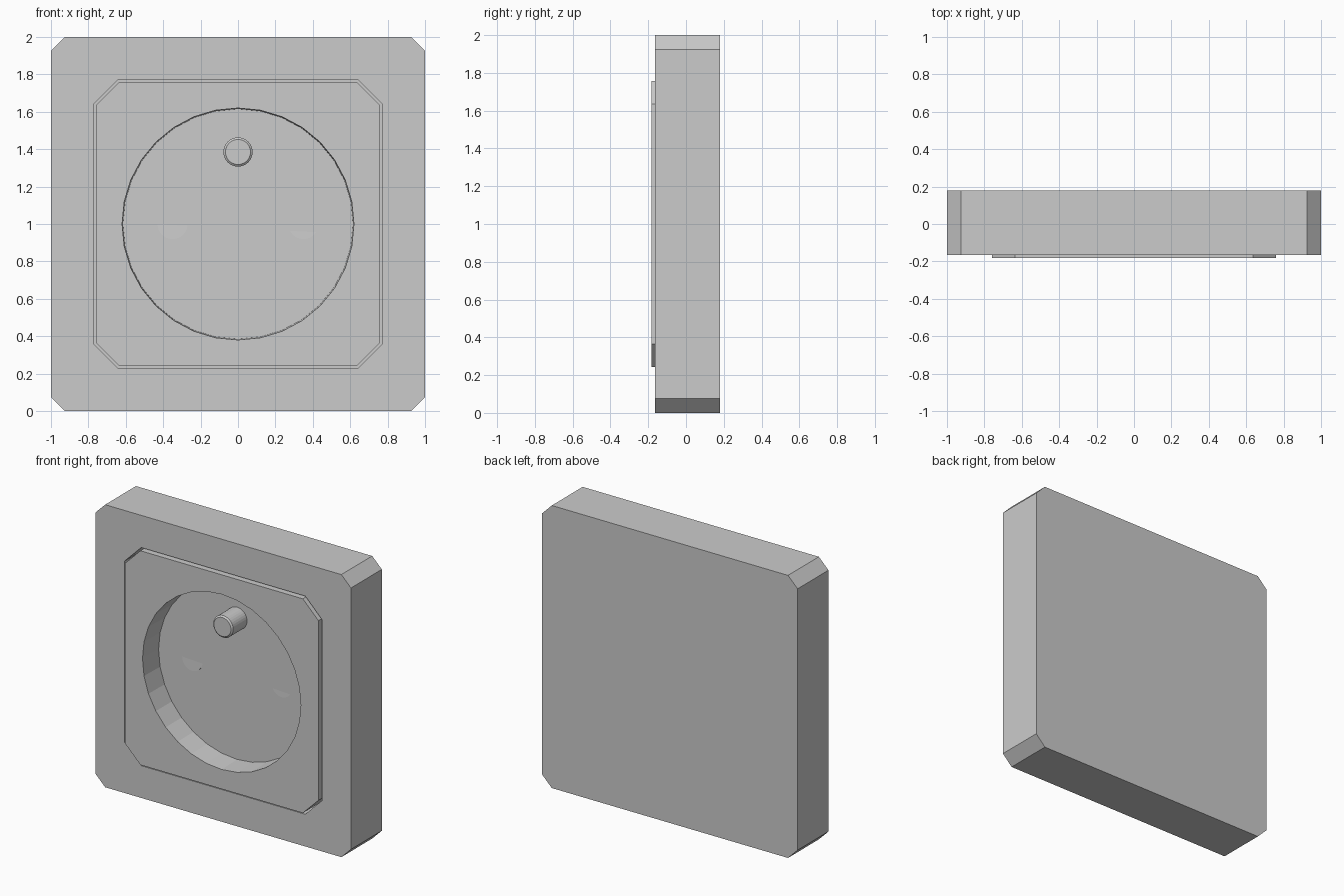
import bpy, bmesh, math

if "Cube" in bpy.data.objects:
    bpy.data.objects.remove(bpy.data.objects["Cube"])


def octagon(half, cut, y):
    """Square outline with chamfered corners, centred on z = 1."""
    a, b = half, half - cut
    pts = [(a, -b), (a, b), (b, a), (-b, a), (-a, b), (-a, -b), (-b, -a), (b, -a)]
    return [(x, y, 1 + z) for x, z in pts]


def circle(r, y, x=0.0, z=1.0, n=32):
    return [(x + r * math.cos(2 * math.pi * i / n), y,
             z + r * math.sin(2 * math.pi * i / n)) for i in range(n)]


def add_tube(bm, loops, cap_start=True, cap_end=True):
    """Skin a chain of equal-count loops, optionally capping the ends."""
    rings = [[bm.verts.new(p) for p in loop] for loop in loops]
    for a, b in zip(rings, rings[1:]):
        for i in range(len(a)):
            j = (i + 1) % len(a)
            bm.faces.new((a[i], a[j], b[j], b[i]))
    if cap_start:
        bm.faces.new(rings[0])
    if cap_end:
        bm.faces.new(rings[-1])
    return rings


def finish(bm, name):
    bmesh.ops.recalc_face_normals(bm, faces=bm.faces[:])
    me = bpy.data.meshes.new(name)
    bm.to_mesh(me)
    bm.free()
    ob = bpy.data.objects.new(name, me)
    bpy.context.collection.objects.link(ob)
    return ob


BACK, FRONT, PLATE, FLOOR = 0.18, -0.165, -0.183, -0.01

# Outer frame: solid back, pocket in the front for the insert
bm = bmesh.new()
add_tube(bm, [octagon(1.0, 0.075, BACK), octagon(1.0, 0.075, FRONT),
              octagon(0.772, 0.13, FRONT), octagon(0.772, 0.13, 0.03)])
finish(bm, "outer_frame")

# Insert plate with round plug recess
bm = bmesh.new()
outer = add_tube(bm, [octagon(0.758, 0.122, 0.02), octagon(0.758, 0.122, PLATE)],
                 cap_end=False)[-1]
inner = add_tube(bm, [circle(0.62, PLATE), circle(0.615, FLOOR)],
                 cap_start=False)[0]
rim = [bm.edges.get((r[i], r[(i + 1) % len(r)]))
       for r in (outer, inner) for i in range(len(r))]
bmesh.ops.triangle_fill(bm, edges=rim, use_beauty=True, normal=(0, -1, 0))
finish(bm, "insert_plate")

# Earth pin with a small chamfer at the tip
bm = bmesh.new()
add_tube(bm, [circle(r, y, z=1.385) for r, y in
              ((0.078, 0.0), (0.078, -0.165), (0.067, -0.174))])
finish(bm, "earth_pin")

# Contact sockets: discs leaning very slightly out of the recess floor
for side, sx in (("left", -1), ("right", 1)):
    bm = bmesh.new()
    face = [(x, FLOOR + 0.05 * (z - 0.977 + 0.05 * x), z)
            for x, y, z in circle(0.08, 0, x=0.35 * sx)]
    add_tube(bm, [face, circle(0.08, 0.01, x=0.35 * sx)])
    finish(bm, side + "_contact_socket")
